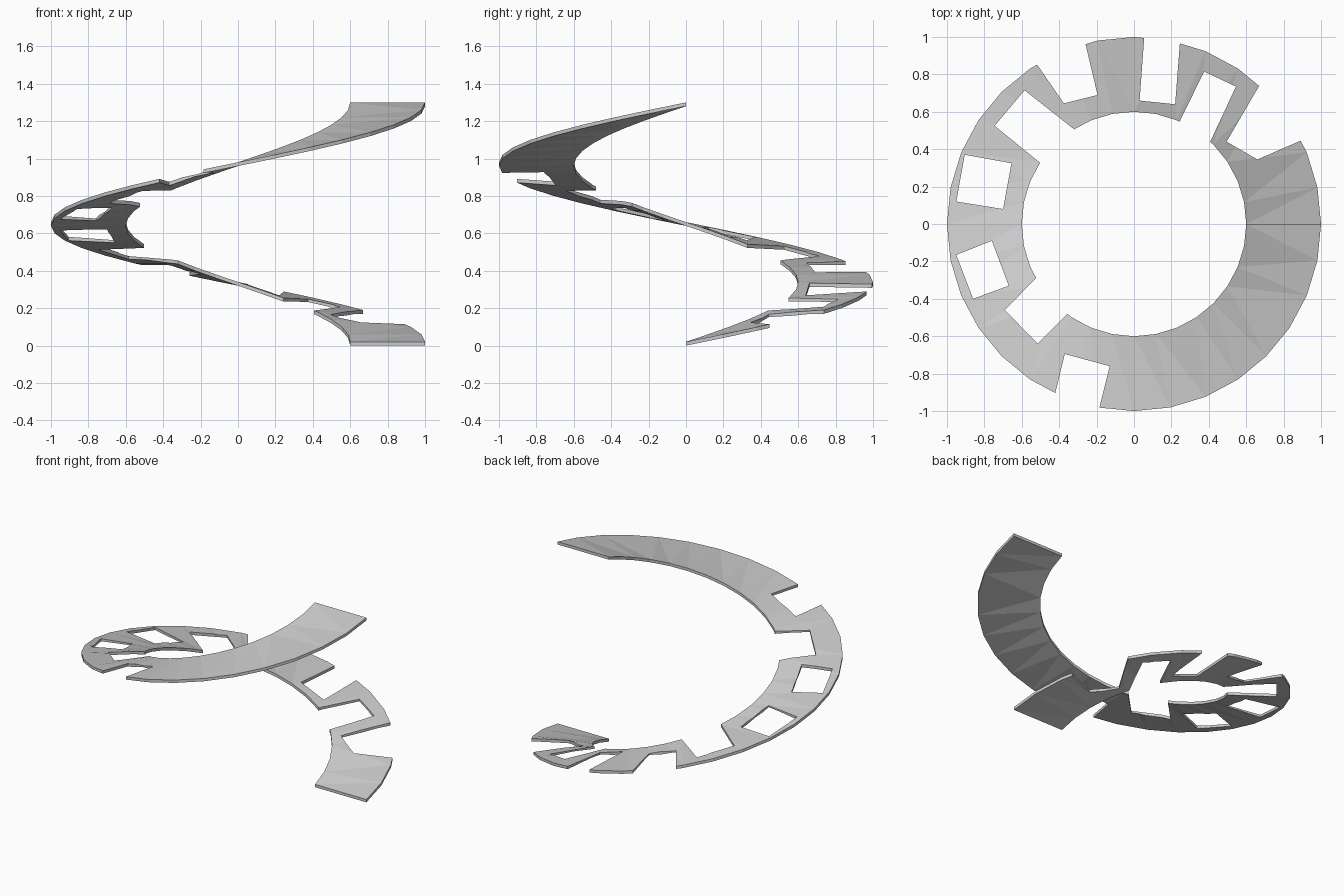
import bpy, bmesh
from math import cos, sin, tau
from mathutils import Vector

cube = bpy.data.objects.get("Cube")
if cube:
    bpy.data.objects.remove(cube)

INNER, OUTER, RISE, THICK, STEPS = 0.6, 1.0, 1.28, 0.02, 32

grey = bpy.data.materials.new("light grey")
grey.use_nodes = True
colour = (0.6, 0.6, 0.6, 1)
grey.diffuse_color = colour
grey.node_tree.nodes["Principled BSDF"].inputs["Base Color"].default_value = colour


def make_object(name, bm):
    bmesh.ops.recalc_face_normals(bm, faces=bm.faces)
    mesh = bpy.data.meshes.new(name)
    bm.to_mesh(mesh)
    bm.free()
    mesh.materials.append(grey)
    obj = bpy.data.objects.new(name, mesh)
    bpy.context.collection.objects.link(obj)
    return obj


# One-turn helical ribbon: a thin rectangle swept up and around
bm = bmesh.new()
rings = []
for i in range(STEPS + 1):
    a, z = tau * i / STEPS, RISE * i / STEPS
    section = [(INNER, z), (OUTER, z), (OUTER, z + THICK), (INNER, z + THICK)]
    rings.append([bm.verts.new((r * cos(a), r * sin(a), h)) for r, h in section])
for p, q in zip(rings, rings[1:]):
    for k in range(4):
        n = (k + 1) % 4
        bm.faces.new((p[k], p[n], q[n], q[k]))
bm.faces.new(rings[0])
bm.faces.new(rings[-1])
bmesh.ops.triangulate(bm, faces=bm.faces)
ribbon = make_object("spiral_ribbon", bm)

# Openings in plan: rim corner, floor corner, floor corner, rim corner
notches = [
    [(.89, .445), (.66, .345), (.495, .44), (.67, .74)],
    [(.245, .55), (.375, .815), (.545, .735), (.41, .445)],
    [(.055, 1), (.03, .66), (.22, .64), (.245, .965)],
    [(-.26, .965), (-.195, .69), (-.375, .645), (-.52, .855)],
    [(-.325, .51), (-.585, .715), (-.745, .525), (-.505, .33)],
    [(-.525, -.29), (-.69, -.46), (-.515, -.64), (-.36, -.485)],
    [(-.42, -.9), (-.37, -.695), (-.13, -.76), (-.185, -.98)],
]
windows = [
    [(-.905, .37), (-.655, .325), (-.7, .08), (-.95, .12)],
    [(-.76, -.09), (-.67, -.33), (-.86, -.4), (-.95, -.165)],
]


def past_rim(quad):
    a, b, c, d = map(Vector, quad)
    return [a + (a - b) * 0.3, b, c, d + (d - c) * 0.3]


# Upright prisms cut the notches and windows
bm = bmesh.new()
for quad in [past_rim(q) for q in notches] + windows:
    low, high = ([bm.verts.new((x, y, z)) for x, y in quad] for z in (-0.5, 2))
    bm.faces.new(low)
    bm.faces.new(high)
    for k in range(4):
        n = (k + 1) % 4
        bm.faces.new((low[k], low[n], high[n], high[k]))
cutter = make_object("notch_cutter", bm)
cutter.hide_render = True

cut = ribbon.modifiers.new("notches", 'BOOLEAN')
cut.operation = 'DIFFERENCE'
cut.solver = 'EXACT'
cut.object = cutter
bpy.context.view_layer.objects.active = ribbon
ribbon.select_set(True)
bpy.ops.object.modifier_apply(modifier=cut.name)
bpy.data.objects.remove(cutter)
